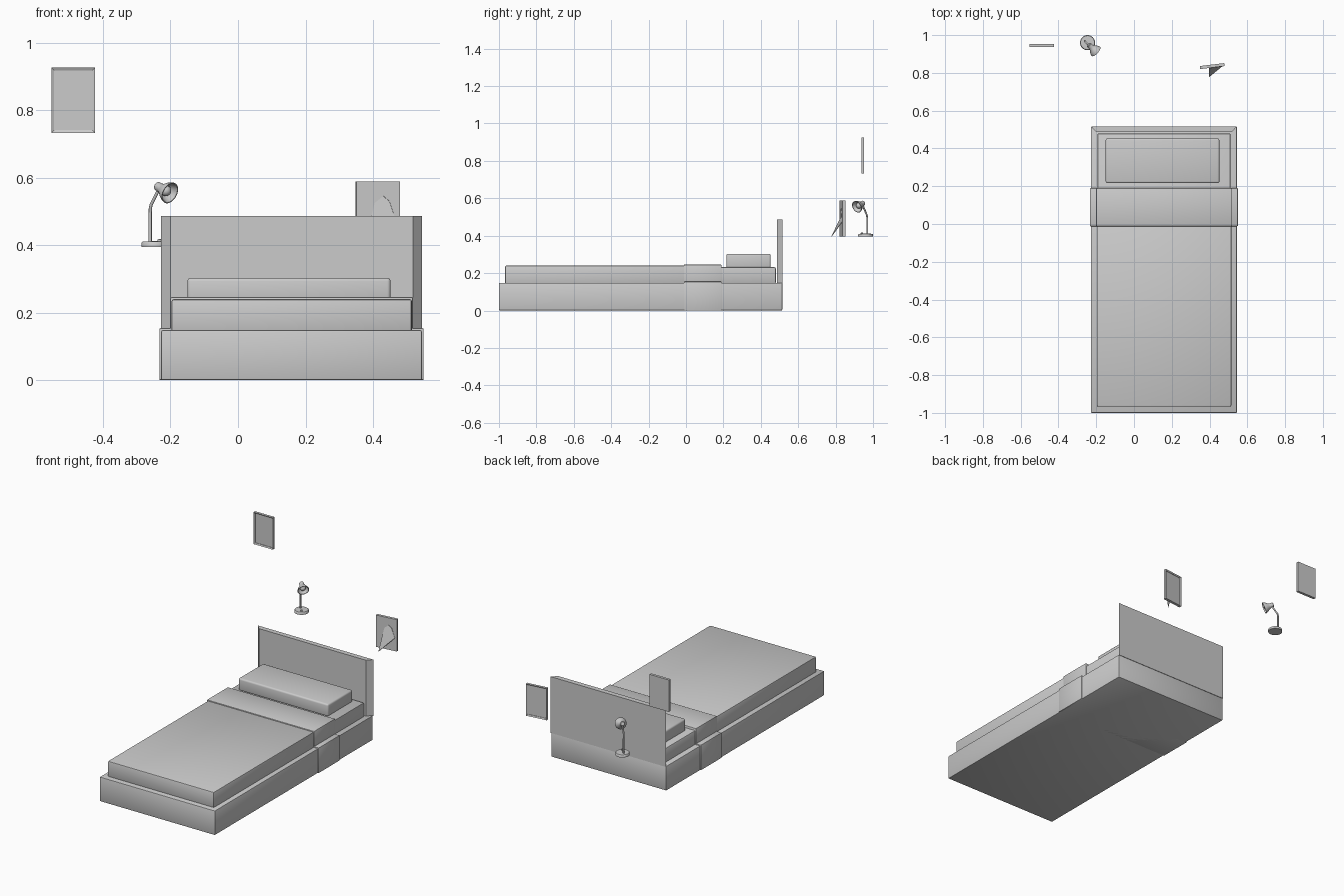
import bpy, bmesh, math
from mathutils import Vector

if "Cube" in bpy.data.objects:
    bpy.data.objects.remove(bpy.data.objects["Cube"])


def make(name, bm, smooth=False):
    bmesh.ops.recalc_face_normals(bm, faces=bm.faces)
    me = bpy.data.meshes.new(name)
    bm.to_mesh(me)
    bm.free()
    ob = bpy.data.objects.new(name, me)
    bpy.context.collection.objects.link(ob)
    if smooth:
        bpy.ops.object.select_all(action='DESELECT')
        ob.select_set(True)
        bpy.context.view_layer.objects.active = ob
        bpy.ops.object.shade_smooth_by_angle(angle=math.radians(40))
    return ob


def box_bm(lo, hi):
    bm = bmesh.new()
    bmesh.ops.create_cube(bm, size=1)
    for v in bm.verts:
        v.co = Vector([(a + b) / 2 + c * (b - a) for a, b, c in zip(lo, hi, v.co)])
    return bm


def box(name, lo, hi, bevel=0.0, segs=2):
    bm = box_bm(lo, hi)
    if bevel:
        bmesh.ops.bevel(bm, geom=bm.edges[:], offset=bevel, segments=segs,
                        profile=0.5, affect='EDGES')
    return make(name, bm, bool(bevel))


def picture_frame(name, loc, angle, size=(0.13, 0.016, 0.193)):
    # slab whose local -y face has a recessed picture
    half = Vector(size) / 2
    bm = box_bm(-half, half)
    bm.normal_update()
    face = min(bm.faces, key=lambda f: f.calc_center_median().y)
    bmesh.ops.inset_region(bm, faces=[face], thickness=0.011)
    for v in face.verts:
        v.co.y += 0.004
    inner = face
    bmesh.ops.inset_region(bm, faces=[inner], thickness=0.001, depth=-0.002)
    ob = make(name, bm)
    ob.location = loc
    ob.rotation_euler.z = angle
    return ob


def prism(name, pts, offset):
    bm = bmesh.new()
    f = bm.faces.new([bm.verts.new(p) for p in pts])
    ext = bmesh.ops.extrude_face_region(bm, geom=[f], use_keep_orig=True)
    for v in ext['geom']:
        if isinstance(v, bmesh.types.BMVert):
            v.co += Vector(offset)
    return make(name, bm)


def lathe(name, profile, origin, axis=(0, 0, 1), steps=32):
    bm = bmesh.new()
    vs = [bm.verts.new((r, 0, h)) for r, h in profile]
    edges = [bm.edges.new(p) for p in zip(vs, vs[1:])]
    bmesh.ops.spin(bm, geom=vs + edges, cent=(0, 0, 0), axis=(0, 0, 1),
                   angle=math.tau, steps=steps, use_duplicate=False)
    bmesh.ops.remove_doubles(bm, verts=bm.verts, dist=1e-5)
    ob = make(name, bm, True)
    ob.location = origin
    ob.rotation_euler = Vector(axis).to_track_quat('Z', 'Y').to_euler()
    return ob


# bed
box("bed_base", (-0.228, -1.0, 0), (0.545, 0.515, 0.148), 0.005)
box("mattress", (-0.194, -0.962, 0.14), (0.512, 0.48, 0.232), 0.009)
box("blanket", (-0.197, -0.967, 0.14), (0.515, 0.0, 0.24), 0.007)
box("blanket_fold", (-0.201, -0.012, 0.14), (0.519, 0.19, 0.246), 0.005)
box("blanket_fold_skirt", (-0.233, -0.012, 0.0), (0.55, 0.19, 0.154), 0.004)
box("pillow", (-0.15, 0.216, 0.228), (0.452, 0.453, 0.303), 0.01, 3)

# headboard with sides tapering toward the front
prism("headboard",
      [(-0.228, 0.517, 0.145), (0.545, 0.517, 0.145),
       (0.518, 0.487, 0.145), (-0.2, 0.487, 0.145)], (0, 0, 0.341))

# pictures
picture_frame("wall_picture", (-0.488, 0.945, 0.829), 0)
picture_frame("standing_picture", (0.414, 0.836, 0.492), math.radians(187))
prism("standing_picture_leg",
      [(0.397, 0.777, 0.396), (0.396, 0.822, 0.49), (0.405, 0.824, 0.525),
       (0.43, 0.828, 0.545), (0.448, 0.831, 0.53), (0.467, 0.834, 0.475)],
      (0.002, 0.003, 0.0))

# lamp foot and button
lathe("lamp_foot", [(0, 0), (0.04, 0), (0.04, 0.011), (0.037, 0.015), (0, 0.017)],
      (-0.246, 0.96, 0.395))
lathe("lamp_button", [(0, 0), (0.006, 0), (0.006, 0.009), (0, 0.01)],
      (-0.232, 0.941, 0.408), steps=16)

# lamp stem
cu = bpy.data.curves.new("lamp_stem", 'CURVE')
cu.dimensions = '3D'
cu.bevel_depth = 0.0048
cu.bevel_resolution = 3
cu.use_fill_caps = True
sp = cu.splines.new('POLY')
path = [(-0.26, 0.969, 0.405), (-0.26, 0.969, 0.495), (-0.2595, 0.967, 0.51),
        (-0.257, 0.963, 0.52), (-0.236, 0.945, 0.562)]
sp.points.add(len(path) - 1)
for p, co in zip(sp.points, path):
    p.co = (*co, 1)
bpy.context.collection.objects.link(bpy.data.objects.new("lamp_stem", cu))

# lamp shade and bulb
cap = Vector((-0.241, 0.95, 0.576))
axis = Vector((0.038, -0.035, -0.021)).normalized()
lathe("lamp_shade",
      [(0, 0), (0.010, 0), (0.013, 0.003), (0.014, 0.02), (0.018, 0.029),
       (0.026, 0.04), (0.032, 0.053), (0.033, 0.058), (0.030, 0.058),
       (0.024, 0.043), (0.016, 0.031), (0.011, 0.022), (0, 0.022)],
      cap, axis)
lathe("lamp_bulb",
      [(0.016 * math.sin(math.pi * i / 10), -0.016 * math.cos(math.pi * i / 10))
       for i in range(11)], cap + axis * 0.04, axis, 20)
